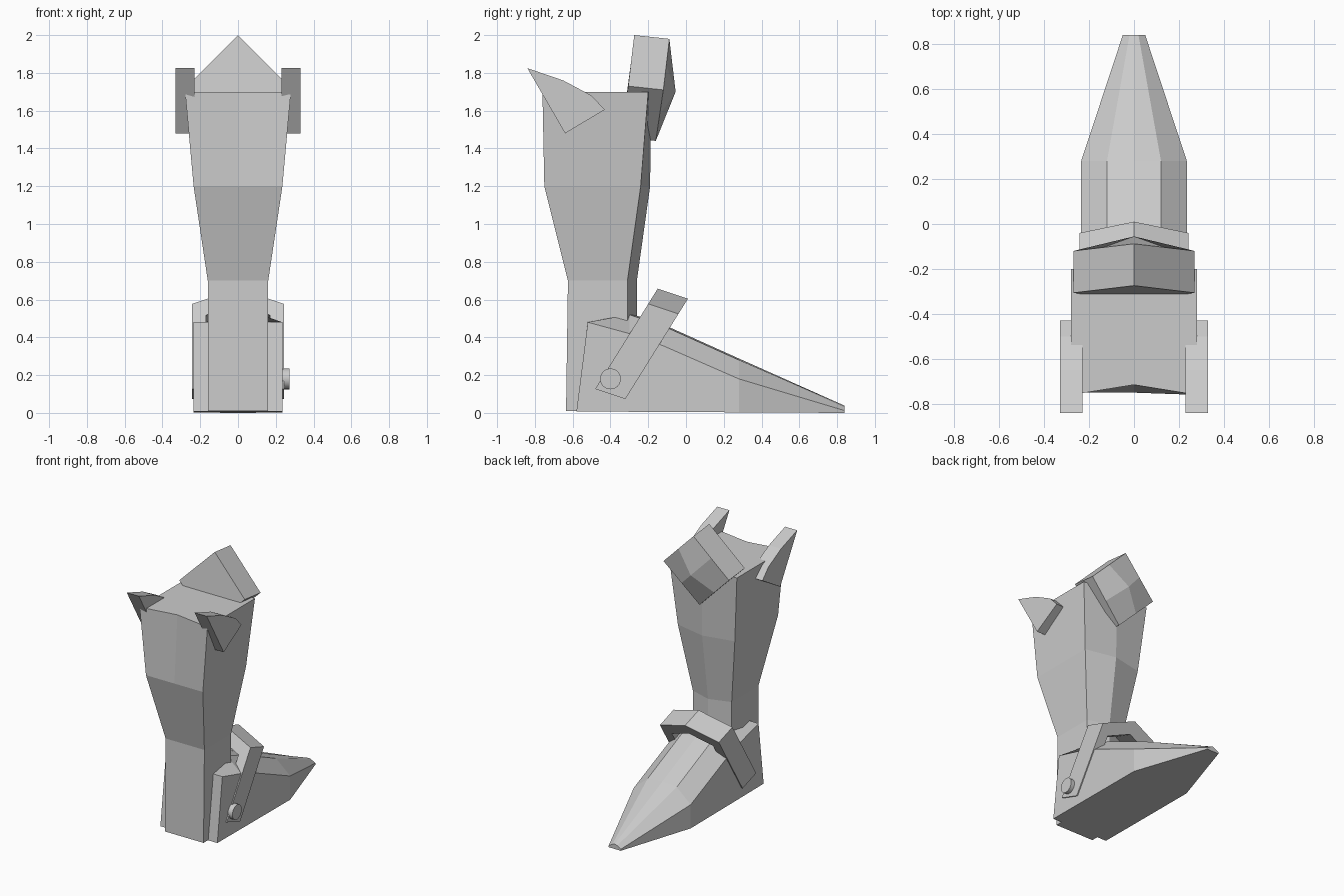
import bpy, bmesh
from mathutils import Vector

cube = bpy.data.objects.get("Cube")
if cube:
    bpy.data.objects.remove(cube)

GREY = (0.6, 0.6, 0.6, 1)
mat = bpy.data.materials.new("plain_grey")
mat.use_nodes = True
mat.diffuse_color = GREY
mat.node_tree.nodes["Principled BSDF"].inputs["Base Color"].default_value = GREY


def finish(name, bm):
    """Turn a bmesh into a flat-shaded grey object."""
    bmesh.ops.recalc_face_normals(bm, faces=bm.faces)
    mesh = bpy.data.meshes.new(name)
    bm.to_mesh(mesh)
    bm.free()
    mesh.materials.append(mat)
    obj = bpy.data.objects.new(name, mesh)
    bpy.context.collection.objects.link(obj)
    return obj


def loft(name, rings):
    """Skin a list of equal-length rings and cap both ends."""
    bm = bmesh.new()
    loops = [[bm.verts.new(p) for p in ring] for ring in rings]
    n = len(loops[0])
    for a, b in zip(loops, loops[1:]):
        for i in range(n):
            j = (i + 1) % n
            bm.faces.new((a[i], a[j], b[j], b[i]))
    bm.faces.new(loops[0])
    bm.faces.new(loops[-1])
    return finish(name, bm)


def shin_ring(z, half, front, mid, side, ridge):
    return [(-half, front, z), (0, mid, z), (half, front, z),
            (half, side, z), (0, ridge, z), (-half, side, z)]


# Shin: flat front, ridged back, hollowed top edge
loft("shin", [
    shin_ring(0.01, 0.16, -0.635, -0.635, -0.31, -0.26),
    shin_ring(0.7, 0.16, -0.625, -0.625, -0.31, -0.26),
    shin_ring(1.2, 0.235, -0.75, -0.75, -0.24, -0.19),
    shin_ring(1.7, 0.28, -0.76, -0.715, -0.2, -0.185),
])


def foot_ring(y_low, y_high, half, flat, bottom, side, top):
    right = [(half, y_low, bottom), (half, y_high, side), (flat, y_high, top)]
    left = [(-x, y, z) for x, y, z in reversed(right)]
    return right + [(0, y_high, top + 0.008)] + left


# Foot: bevelled wedge narrowing to the toe
loft("foot", [
    foot_ring(-0.58, -0.52, 0.235, 0.12, 0.008, 0.48, 0.482),
    foot_ring(-0.3, -0.3, 0.235, 0.12, 0.006, 0.42, 0.52),
    foot_ring(-0.12, -0.12, 0.235, 0.12, 0.005, 0.355, 0.46),
    foot_ring(0.28, 0.28, 0.235, 0.12, 0.003, 0.18, 0.28),
    foot_ring(0.84, 0.84, 0.05, 0.02, 0, 0.012, 0.03),
])

# Ankle strap: peaked arch leaning backwards over the foot
across = Vector((0, 0.16, -0.053))
down = Vector((0, -0.53, -0.85))
corner = Vector((0, -0.2, 0.577))
length = 0.53
arch = [(0.243, length), (0.243, 0), (0, -0.095), (-0.243, 0),
        (-0.243, length), (-0.17, length), (-0.17, 0.07), (0, 0.0),
        (0.17, 0.07), (0.17, length)]
near = [corner + Vector((x, 0, 0)) + down * t for x, t in arch]
loft("ankle_strap", [near, [p + across for p in near]])

# Pivot bolt on the left side
bpy.ops.mesh.primitive_cylinder_add(vertices=24, radius=0.055, depth=0.07,
                                    location=(0.237, -0.4, 0.18),
                                    rotation=(0, 1.5708, 0))
bolt = bpy.context.object
bolt.name = "pivot_bolt"
bolt.data.materials.append(mat)
bpy.ops.object.shade_smooth_by_angle()

# Kneecap: thick diamond with a raised centre
corners = [Vector(p) for p in
           ((0, -0.088, 1.98), (0.27, -0.12, 1.71), (0, -0.16, 1.44), (-0.27, -0.12, 1.71))]
back = Vector((0, -0.186, 0.02))
rim = []
for a, b in zip(corners, corners[1:] + corners[:1]):
    rim += [a, (a + b) / 2]
bm = bmesh.new()
outer = [bm.verts.new(p) for p in rim]
inner = [bm.verts.new(p + back) for p in rim]
apex = bm.verts.new((0, -0.055, 1.7))
for i in range(len(rim)):
    j = (i + 1) % len(rim)
    bm.faces.new((outer[i], outer[j], inner[j], inner[i]))
    if i % 2 == 0:
        bm.faces.new((apex, outer[i - 1], outer[i], outer[j]))
bm.faces.new(inner)
finish("kneecap", bm)

# Side fins: pointed plates beside the top of the shin
fin = [(-0.84, 1.825), (-0.64, 1.48), (-0.43, 1.605), (-0.5, 1.68), (-0.65, 1.76)]
for side, label in ((1, "left"), (-1, "right")):
    loft(label + "_fin", [[(side * x, y, z) for y, z in fin] for x in (0.23, 0.33)])
